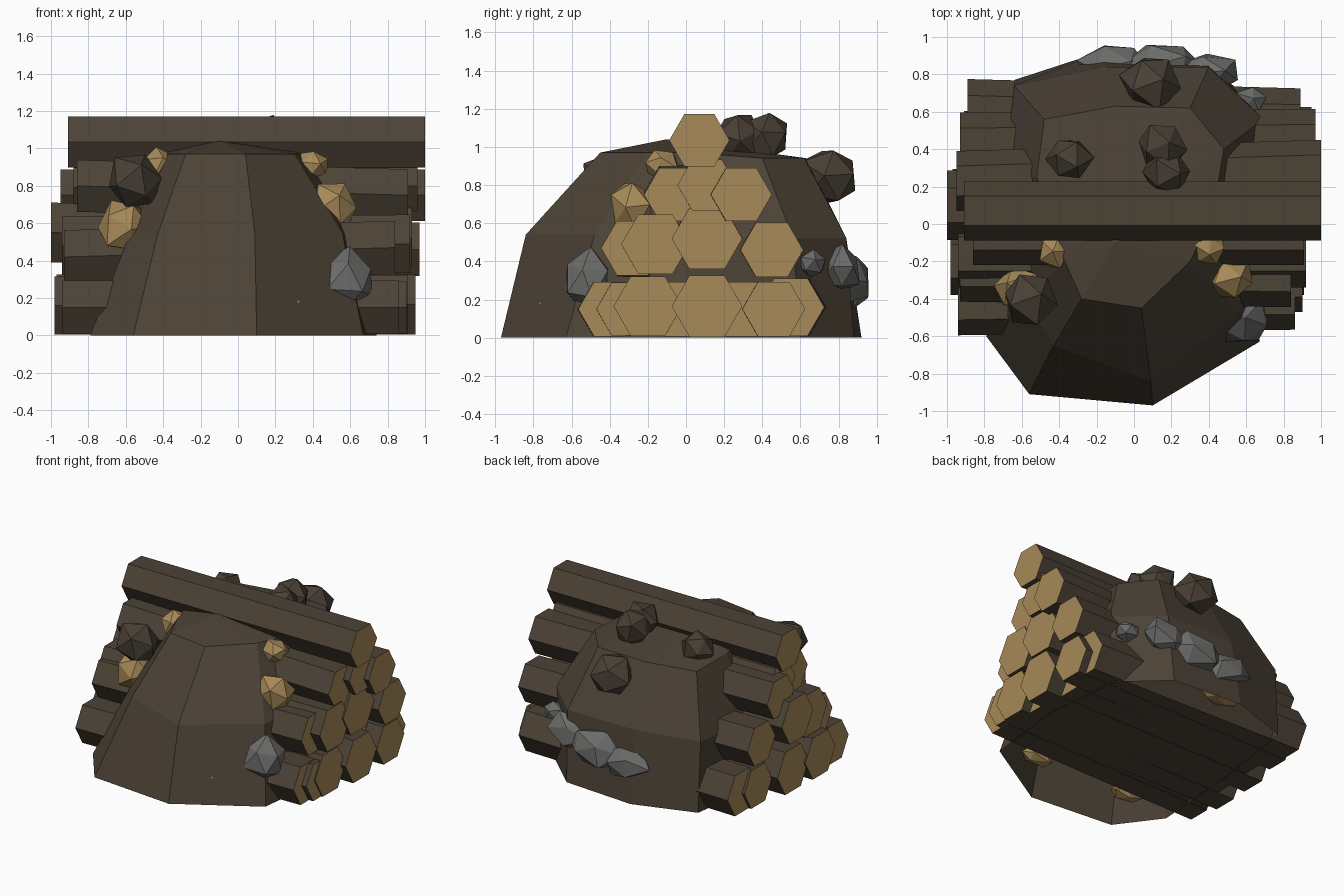
import bpy, bmesh, math, random
from mathutils import Vector, Euler

random.seed(4)
cube = bpy.data.objects.get("Cube")
if cube:
    bpy.data.objects.remove(cube, do_unlink=True)


def material(name, color):
    m = bpy.data.materials.new(name)
    m.use_nodes = True
    m.diffuse_color = (*color, 1)
    bsdf = next(n for n in m.node_tree.nodes if n.type == 'BSDF_PRINCIPLED')
    bsdf.inputs["Base Color"].default_value = (*color, 1)
    return m


bark = material("bark brown", (0.073, 0.056, 0.037))
soil = material("soil brown", (0.072, 0.055, 0.037))
clod = material("dark clod brown", (0.067, 0.051, 0.036))
wood = material("cut wood tan", (0.385, 0.252, 0.098))
stone = material("stone grey", (0.148, 0.148, 0.144))


def finish(name, bm, *mats):
    me = bpy.data.meshes.new(name)
    bm.to_mesh(me)
    bm.free()
    for m in mats:
        me.materials.append(m)
    ob = bpy.data.objects.new(name, me)
    bpy.context.collection.objects.link(ob)
    return ob


def log(name, r, start, end):
    """Six-sided log between two end centres, bark sides and cut ends."""
    bm = bmesh.new()
    rings = []
    for x, y, z in (start, end):
        rings.append([bm.verts.new((x, y + r * math.cos(i * math.pi / 3),
                                    z + r * math.sin(i * math.pi / 3))) for i in range(6)])
    a, b = rings
    for i in range(6):
        j = (i + 1) % 6
        bm.faces.new((a[i], a[j], b[j], b[i]))
    for ring in rings:
        bm.faces.new(ring).material_index = 1
    bmesh.ops.recalc_face_normals(bm, faces=bm.faces)
    return finish(name, bm, bark, wood)


def chunk(name, mat, loc, size, rough=0.12):
    """Irregular twenty-sided lump."""
    bm = bmesh.new()
    bmesh.ops.create_icosphere(bm, subdivisions=1, radius=1)
    turn = Euler([random.uniform(0, 6) for _ in range(3)]).to_matrix()
    for v in bm.verts:
        p = turn @ v.co * random.uniform(1 - rough, 1 + rough)
        v.co = Vector(loc) + Vector([c * s for c, s in zip(p, size)])
    return finish(name, bm, mat)


# Stacked logs, slightly askew: radius, right end, left end
logs = [
    (.158, (-.91, .07, 1.035), (1.0, .07, 1.035)),
    (.16, (-.86, -.06, .80), (.91, -.06, .75)),
    (.155, (-.88, .11, .79), (.96, .11, .80)),
    (.16, (-.95, .23, .75), (1.0, .29, .75)),
    (.18, (-.94, -.16, .48), (.92, -.16, .49)),
    (.165, (-.93, -.25, .42), (.84, -.28, .47)),
    (.185, (-1.0, .10, .55), (.93, .11, .52)),
    (.165, (-.93, .43, .47), (.97, .45, .46)),
    (.165, (-.94, -.43, .15), (.86, -.40, .15)),
    (.16, (-.92, -.33, .15), (.90, -.31, .15)),
    (.18, (-.98, -.2, .16), (.91, -.2, .165)),
    (.165, (-.84, -.04, .15), (.84, -.04, .15)),
    (.185, (-.97, .11, .165), (.95, .11, .165)),
    (.165, (-.91, .44, .15), (.95, .46, .15)),
    (.175, (-.89, .60, .16), (.89, .55, .16)),
    (.165, (-.82, .28, .15), (.82, .29, .15)),
]
for i, row in enumerate(logs):
    log(f"log_{i + 1}", *row)

# Earth mound: three ten-sided rings and a peak
base = [(-.56, -.91), (.1, -.97), (.67, -.63), (.74, 0), (.68, .6),
        (.38, .88), (-.18, .92), (-.64, .77), (-.74, .1), (-.79, -.6)]
middle = [(-.43, -.65), (.09, -.84), (.56, -.48), (.62, 0), (.69, .56),
          (.4, .84), (-.16, .84), (-.64, .74), (-.69, .3), (-.58, -.4)]
upper = [(-.28, -.4), (.04, -.45), (.3, -.2), (.42, .05), (.48, .4),
         (.3, .62), (-.1, .63), (-.48, .56), (-.52, .25), (-.37, -.2)]
bm = bmesh.new()
rings = [[bm.verts.new((x, y, z if y < .3 else z * .97)) for x, y in ring]
         for ring, z in ((base, 0), (middle, .54), (upper, .97))]
peak = bm.verts.new((-.1, -.1, 1.04))
for low, high in zip(rings, rings[1:]):
    for i in range(10):
        j = (i + 1) % 10
        bm.faces.new((low[i], low[j], high[j], high[i]))
for i in range(10):
    bm.faces.new((rings[2][i], rings[2][(i + 1) % 10], peak))
finish("earth_mound", bm, soil)

# Dark clods of earth
for i, (loc, r) in enumerate([((.09, .76, .84), .165), ((.15, .42, 1.05), .135),
                              ((.17, .28, 1.05), .13), ((-.35, .35, 1.0), .125),
                              ((-.55, -.4, .82), .16)]):
    chunk(f"clod_{i + 1}", clod, loc, (r, r, r))

# Pale wood chips, some buried in the hollow base
for i, (loc, size) in enumerate([((-.42, -.14, .91), (.1, .1, .09)),
                                 ((.4, -.13, .91), (.1, .1, .09)),
                                 ((.51, -.29, .68), (.14, .12, .15)),
                                 ((-.61, -.35, .58), (.15, .13, .15)),
                                 ((.26, -.72, .15), (.14, .07, .05)),
                                 ((-.5, -.68, .12), (.13, .07, .05)),
                                 ((-.12, .77, .1), (.17, .07, .05))]):
    chunk(f"wood_chip_{i + 1}", wood, loc, size)

# Grey stones
for i, (loc, size) in enumerate([((.58, -.52, .3), (.17, .13, .16)),
                                 ((.16, .85, .31), (.22, .14, .14)),
                                 ((-.1, .85, .27), (.19, .13, .12)),
                                 ((.4, .81, .36), (.19, .11, .13)),
                                 ((.62, .66, .39), (.09, .08, .07))]):
    chunk(f"stone_{i + 1}", stone, loc, size, .15)
